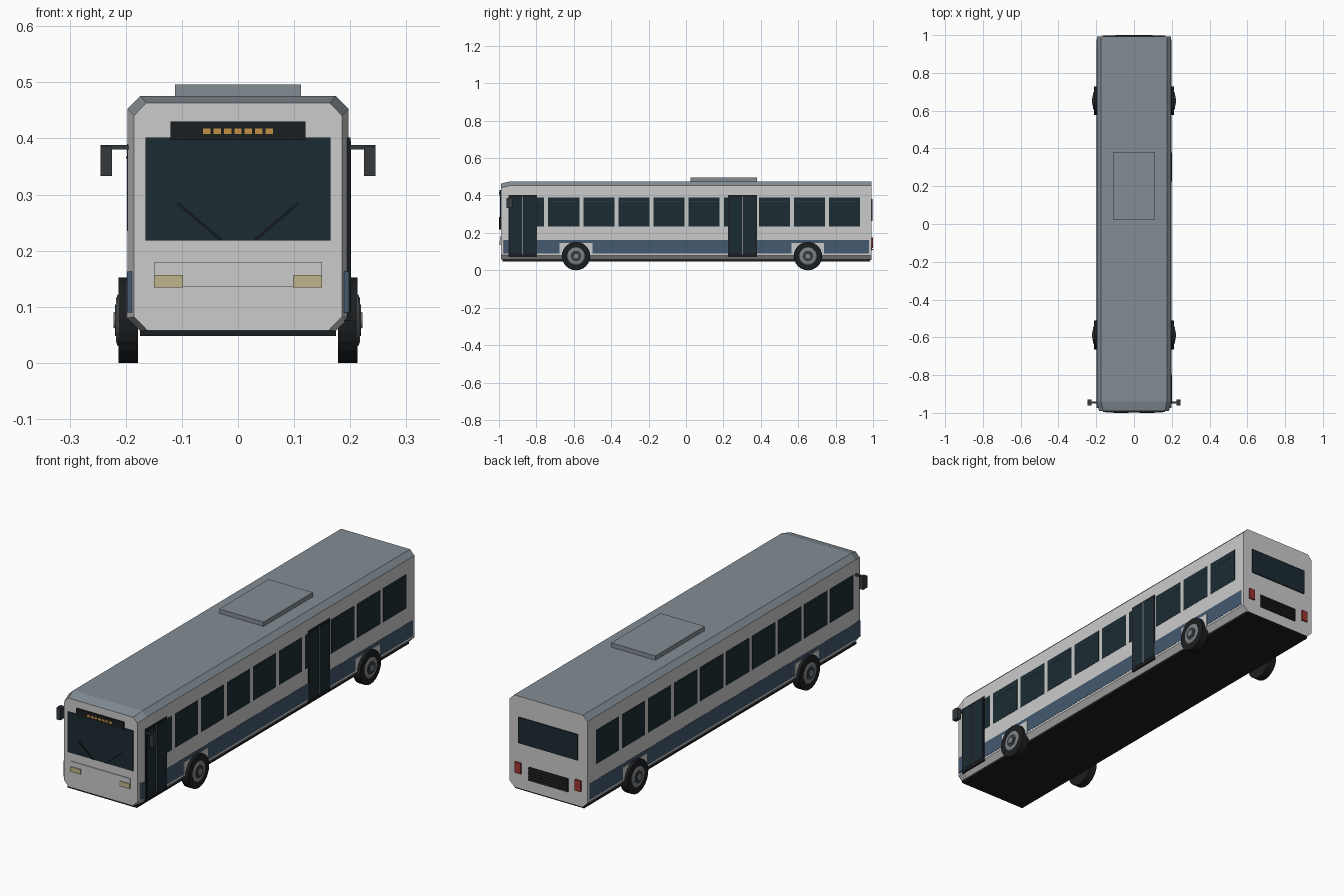
import bpy, bmesh, math
from mathutils import Vector

if "Cube" in bpy.data.objects:
    bpy.data.objects.remove(bpy.data.objects["Cube"])


def mat(name, r, g, b):
    m = bpy.data.materials.new(name)
    m.diffuse_color = (r, g, b, 1)
    m.use_nodes = True
    m.node_tree.nodes["Principled BSDF"].inputs["Base Color"].default_value = m.diffuse_color
    return m


PAINT = mat("paint", 0.64, 0.66, 0.65)
ROOF = mat("roof_grey", 0.23, 0.27, 0.30)
DARK = mat("dark", 0.011, 0.013, 0.015)
TRIM = mat("trim", 0.035, 0.042, 0.048)
GLASS = mat("glass", 0.011, 0.024, 0.032)
TINT = mat("tint_strip", 0.03, 0.08, 0.10)
BLUE = mat("blue", 0.056, 0.10, 0.156)
METAL = mat("metal", 0.21, 0.22, 0.23)
AMBER = mat("amber", 0.55, 0.28, 0.06)
LAMP = mat("lamp", 0.52, 0.46, 0.26)
RED = mat("red", 0.35, 0.035, 0.03)


def finish(name, bm, *mats):
    bmesh.ops.recalc_face_normals(bm, faces=bm.faces)
    me = bpy.data.meshes.new(name)
    bm.to_mesh(me)
    bm.free()
    ob = bpy.data.objects.new(name, me)
    bpy.context.collection.objects.link(ob)
    for m in mats:
        me.materials.append(m)
    return ob


def box(name, x, y, z, m):
    bm = bmesh.new()
    bmesh.ops.create_cube(bm, size=1)
    for v in bm.verts:
        for i, (a, b) in enumerate((x, y, z)):
            v.co[i] = (a + b) / 2 + v.co[i] * (b - a)
    return finish(name, bm, m)


def side_lathe(name, side, y, z, profile, m, n=24):
    # closed solid of revolution about the x axis; profile is (x, radius)
    bm = bmesh.new()
    rings = [[bm.verts.new((side * x, y + r * math.cos(2 * math.pi * i / n),
                            z + r * math.sin(2 * math.pi * i / n)))
              for i in range(n)] for x, r in profile]
    for a, b in zip(rings, rings[1:]):
        for i in range(n):
            bm.faces.new((a[i], a[(i + 1) % n], b[(i + 1) % n], b[i]))
    bm.faces.new(rings[0])
    bm.faces.new(rings[-1])
    return finish(name, bm, m)


# Body shell: chamfered section lofted to a tapered nose
half = [(0.172, 0.055), (0.197, 0.080), (0.197, 0.453), (0.174, 0.476)]
section = half + [(-x, z) for x, z in reversed(half)]
bm = bmesh.new()
loops = []
for y, sx, sz, dz in ((0.992, 1, 1, 0), (-0.94, 1, 1, 0), (-0.99, 0.94, 0.962, 0.003)):
    loops.append([bm.verts.new((x * sx, y, 0.055 + dz + (z - 0.055) * sz)) for x, z in section])
for a, b in zip(loops, loops[1:]):
    for i in range(8):
        j = (i + 1) % 8
        bm.faces.new((a[i], a[j], b[j], b[i]))
bm.faces.new(loops[0])
bm.faces.new(loops[-1])
bmesh.ops.recalc_face_normals(bm, faces=bm.faces)
bm.normal_update()
for f in bm.faces:
    f.material_index = 1 if f.normal.z > 0.3 else 2 if f.normal.z < -0.9 else 0
finish("body_shell", bm, PAINT, ROOF, DARK)
box("underbody", (-0.175, 0.175), (-0.98, 0.985), (0.048, 0.058), DARK)
box("roof_unit", (-0.112, 0.112), (0.025, 0.38), (0.47, 0.496), ROOF)

# Sides: band, windows, arches, wheels, mirrors
for s, tag in ((1, "right"), (-1, "left")):
    def sbox(name, x0, x1, y, z, m):
        return box(f"{name}_{tag}", sorted((s * x0, s * x1)), y, z, m)

    sbox("blue_band", 0.18, 0.198, (-0.975, 0.978), (0.09, 0.163), BLUE)
    for k in range(10):
        c = 0.848 - 0.1877 * k
        sbox("side_window", 0.19, 0.1982, (c - 0.083, c + 0.083), (0.235, 0.39), GLASS)
        sbox("window_vent_bar", 0.195, 0.1995, (c - 0.075, c + 0.075), (0.364, 0.368), TINT)
    for y in (-0.588, 0.652):
        sbox("wheel_arch", 0.17, 0.199, (y - 0.087, y + 0.087), (0.08, 0.146), PAINT)
        side_lathe(f"tyre_{tag}", s, y, 0.076, [(0.178, 0.076), (0.213, 0.076)], DARK)
        side_lathe(f"rim_{tag}", s, y, 0.076, [(0.2, 0.046), (0.2145, 0.046), (0.2175, 0.038)], METAL)
        side_lathe(f"rim_dish_{tag}", s, y, 0.076, [(0.21, 0.028), (0.219, 0.028)], TRIM)
        side_lathe(f"hub_cap_{tag}", s, y, 0.076, [(0.21, 0.016), (0.222, 0.014)], METAL, 12)
    sbox("mirror_arm", 0.19, 0.245, (-0.949, -0.939), (0.380, 0.388), TRIM)
    sbox("mirror_housing", 0.225, 0.245, (-0.96, -0.928), (0.333, 0.386), TRIM)
    # Headlight and tail light of this side
    sbox("headlight", 0.098, 0.15, (-0.997, -0.98), (0.134, 0.157), LAMP)
    sbox("tail_light", 0.137, 0.166, (0.985, 0.999), (0.125, 0.175), RED)
    # Wiper
    p, q = Vector((s * 0.031, -0.9975, 0.22)), Vector((s * 0.107, -0.9975, 0.284))
    w = box(f"wiper_{tag}", (-0.05, 0.05), (-0.0025, 0.0025), (-0.002, 0.002), DARK)
    w.location = (p + q) / 2
    w.rotation_euler = (0, -math.atan2(q.z - p.z, q.x - p.x), 0)

# Double doors on the right side
for y0, y1 in ((-0.95, -0.797), (0.224, 0.379)):
    mid = (y0 + y1) / 2
    box("door_frame", (0.18, 0.2005), (y0, y1), (0.075, 0.402), DARK)
    for a, b in ((y0 + 0.008, mid - 0.004), (mid + 0.004, y1 - 0.008)):
        box("door_glass", (0.19, 0.2015), (a, b), (0.09, 0.392), GLASS)
    box("door_seam", (0.19, 0.2015), (mid - 0.003, mid + 0.003), (0.085, 0.395), METAL)

# Front
box("windscreen", (-0.165, 0.165), (-0.994, -0.975), (0.218, 0.402), GLASS)
box("display_box", (-0.12, 0.12), (-0.997, -0.97), (0.397, 0.43), DARK)
for i in range(7):
    c = (i - 3) * 0.0185
    box("display_lamp", (c - 0.0065, c + 0.0065), (-0.999, -0.99), (0.408, 0.418), AMBER)
box("front_panel", (-0.15, 0.15), (-0.994, -0.98), (0.135, 0.18), PAINT)

# Rear
box("rear_window", (-0.15, 0.15), (0.98, 0.997), (0.264, 0.382), GLASS)
box("engine_grille", (-0.1, 0.1), (0.98, 0.995), (0.105, 0.167), DARK)
for i in range(5):
    z = 0.111 + i * 0.0125
    box("grille_slat", (-0.097, 0.097), (0.985, 1.0), (z - 0.003, z + 0.003), TRIM)
